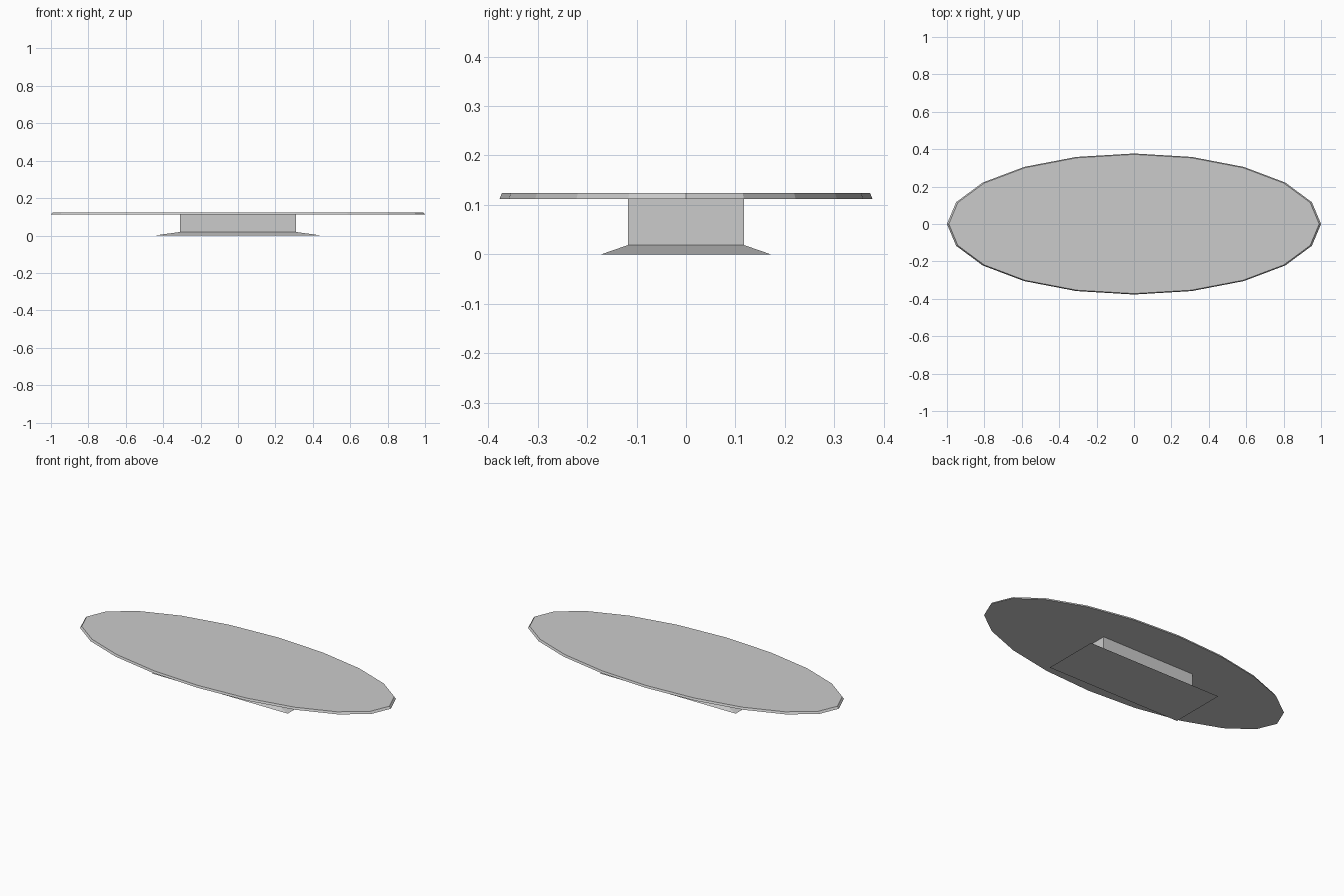
import bpy
from math import cos, sin, pi

if "Cube" in bpy.data.objects:
    bpy.data.objects.remove(bpy.data.objects["Cube"])


def ellipse(rx, ry, z, n=20):
    return [(rx * cos(2 * pi * i / n), ry * sin(2 * pi * i / n), z) for i in range(n)]


def rect(hx, hy, z):
    return [(-hx, -hy, z), (hx, -hy, z), (hx, hy, z), (-hx, hy, z)]


def loft(name, rings):
    """Skin equal-sized rings from bottom to top and cap both ends."""
    n = len(rings[0])
    verts = [v for ring in rings for v in ring]
    faces = [tuple(reversed(range(n))), tuple(range(len(verts) - n, len(verts)))]
    for r in range(len(rings) - 1):
        for i in range(n):
            j = (i + 1) % n
            faces.append((r * n + i, r * n + j, (r + 1) * n + j, (r + 1) * n + i))
    mesh = bpy.data.meshes.new(name)
    mesh.from_pydata(verts, [], faces)
    obj = bpy.data.objects.new(name, mesh)
    bpy.context.collection.objects.link(obj)
    return obj


# Oval top with a slightly tapered rim
loft("table_top", [ellipse(1.0, 0.377, 0.112), ellipse(0.99, 0.372, 0.124)])

# Flared foot running up into the rectangular pedestal
loft("pedestal", [rect(0.445, 0.172, 0), rect(0.31, 0.117, 0.019), rect(0.31, 0.117, 0.112)])
